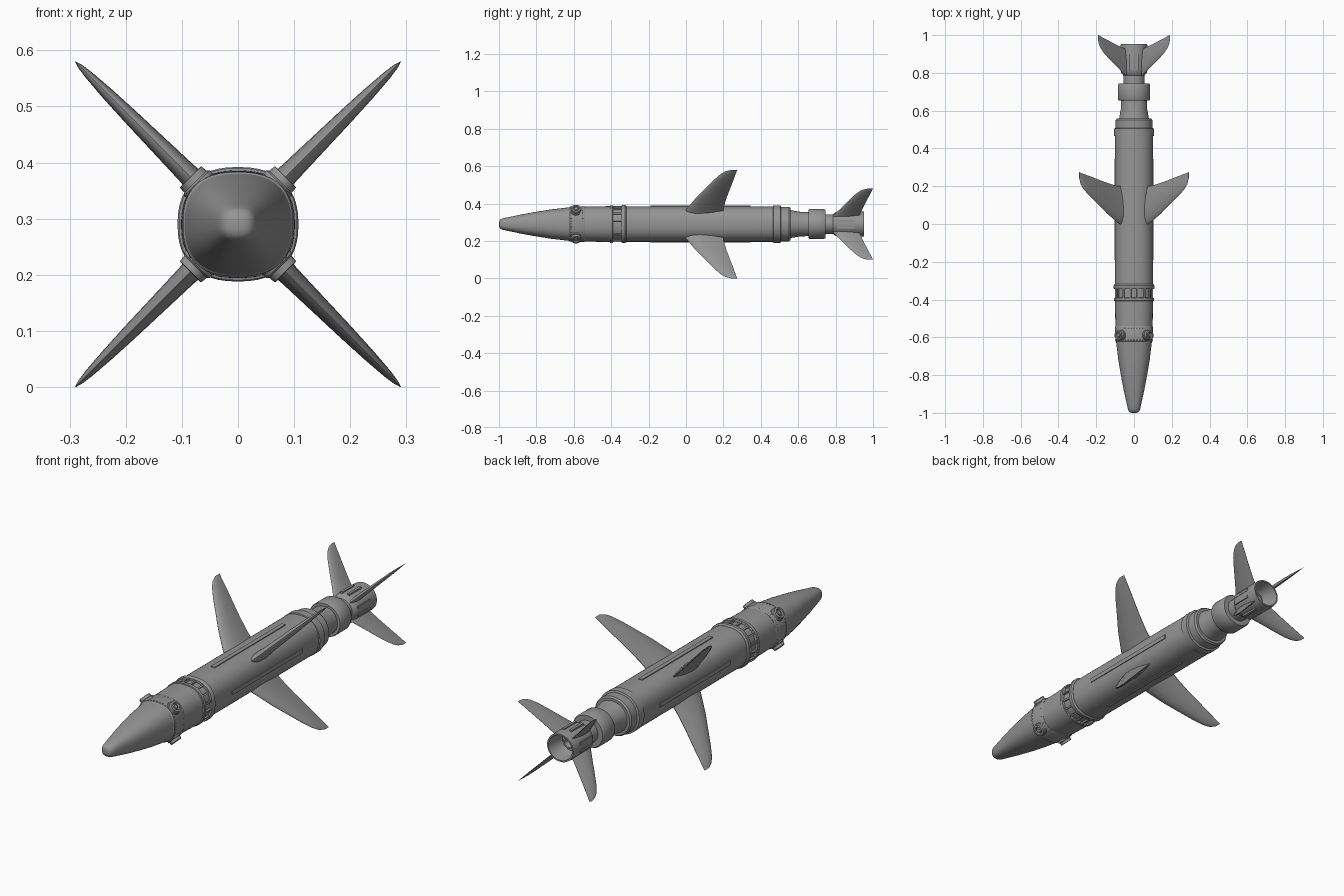
import bpy, bmesh
from math import sin, cos, pi, radians
from mathutils import Vector, Matrix

if "Cube" in bpy.data.objects:
    bpy.data.objects.remove(bpy.data.objects["Cube"])

ZC = 0.29  # height of the long axis

GREY = bpy.data.materials.new("dark_grey")
GREY.diffuse_color = (.3, .3, .3, 1)
GREY.use_nodes = True
GREY.node_tree.nodes["Principled BSDF"].inputs["Base Color"].default_value = GREY.diffuse_color


def make_object(name, bm):
    bmesh.ops.recalc_face_normals(bm, faces=bm.faces)
    mesh = bpy.data.meshes.new(name)
    bm.to_mesh(mesh)
    bm.free()
    mesh.materials.append(GREY)
    ob = bpy.data.objects.new(name, mesh)
    bpy.context.collection.objects.link(ob)
    return ob


def outline(a, r, p):
    """Point on a rounded-square section (p=2 is round)."""
    c, s = cos(a), sin(a)
    k = r / (abs(c) ** p + abs(s) ** p) ** (1 / p)
    return k * c * 1.025, k * s * 0.97


def loft(bm, rings):
    """Bridge successive closed loops of points and cap both ends."""
    loops = [[bm.verts.new(q) for q in ring] for ring in rings]
    for A, B in zip(loops, loops[1:]):
        n = len(A)
        for i in range(n):
            bm.faces.new((A[i], A[(i + 1) % n], B[(i + 1) % n], B[i]))
    bm.faces.new(loops[0][::-1])
    bm.faces.new(loops[-1])


def hull(name, profile, p=2.0, n=48):
    bm = bmesh.new()
    rings = []
    for y, r in profile:
        pts = [outline(2 * pi * (i + .5) / n, r, p) for i in range(n)]
        rings.append([(x, y, ZC + z) for x, z in pts])
    loft(bm, rings)
    return make_object(name, bm)


def add_box(bm, a, s, y0, y1, w, h, off=0):
    """Box lying on the hull at angle a, radius s, sideways offset off."""
    m = (Matrix.Translation((0, (y0 + y1) / 2, ZC)) @ Matrix.Rotation(-a, 4, 'Y')
         @ Matrix.Translation((s, 0, off)) @ Matrix.Diagonal((h, y1 - y0, w, 1)))
    bmesh.ops.create_cube(bm, size=1, matrix=m)


def fin(name, a, sections):
    """Lens-profile fin; sections are (span, leading y, trailing y, thickness)."""
    u, t = Vector((cos(a), 0, sin(a))), Vector((-sin(a), 0, cos(a)))
    foil = [(0, 0), (.03, .35), (.1, .65), (.22, .92), (.4, 1), (.7, .7), (1, .08)]
    loop = foil + [(f, -h) for f, h in foil[:0:-1]]
    bm = bmesh.new()
    loft(bm, [[Vector((0, le + (te - le) * f, ZC)) + u * s + t * (h * th / 2)
               for f, h in loop] for s, le, te, th in sections])
    return make_object(name, bm)


DIAG = [radians(45 + 90 * i) for i in range(4)]
CARD = [radians(90 * i) for i in range(4)]

# Nose and sensor collar
hull("nose", [(-1, .008), (-.998, .018), (-.992, .026), (-.982, .031), (-.95, .038), (-.88, .053),
              (-.8, .068), (-.72, .081), (-.66, .088), (-.62, .093), (-.61, .094)], 2.5)
hull("sensor_collar", [(-.625, .092), (-.62, .096), (-.545, .098), (-.54, .096)], 2.5)

# Main body with recessed grooved band and raised rings
hull("front_body", [(-.55, .096), (-.40, .099), (-.39, .099), (-.39, .092), (-.34, .092)], 2.4)
hull("front_band_ring", [(-.408, .098), (-.406, .103), (-.392, .103), (-.39, .098)], 2.4)
hull("rear_band_ring", [(-.345, .09), (-.345, .102), (-.34, .105), (-.325, .105), (-.318, .099)], 2.4)
hull("main_body", [(-.33, .098), (.48, .098)], 2.4)
hull("body_end_ring", [(.465, .097), (.467, .104), (.505, .104), (.508, .095),
                       (.55, .095), (.558, .089), (.558, .077), (.61, .068), (.67, .066)], 2.1)

# Tail ring and hollow nozzle
hull("tail_ring", [(.655, .06), (.655, .08), (.66, .083), (.735, .083), (.745, .078), (.745, .06)])
hull("tail_nozzle", [(.72, .054), (.785, .054), (.80, .066), (.82, .069), (.945, .069),
                     (.952, .068), (.952, .061), (.90, .055), (.87, .045), (.87, .030),
                     (.89, .028), (.89, .02), (.86, .01)])

# Ribs across the grooved band
bm = bmesh.new()
for i in range(16):
    a = 2 * pi * (i + .5) / 16
    x, z = outline(a, .095, 2.4)
    add_box(bm, a, (x * x + z * z) ** .5, -.392, -.342, .008, .009)
make_object("band_ribs", bm)

# Rivets along the collar edge
bm = bmesh.new()
for i in range(40):
    x, z = outline(2 * pi * i / 40, .0965, 2.5)
    for y in (-.614, -.552):
        bmesh.ops.create_icosphere(bm, subdivisions=1, radius=.0025,
                                   matrix=Matrix.Translation((x, y, ZC + z)))
make_object("collar_rivets", bm)

# Long rails on the four sides, and paired ribs on the nozzle
bm = bmesh.new()
for i, a in enumerate(CARD):
    add_box(bm, a, .0985 if i % 2 == 0 else .0935, -.19, .345, .02, .011)
make_object("body_rails", bm)
bm = bmesh.new()
for a in CARD:
    for off in (-.018, .018):
        add_box(bm, a, .064, .81, .9, .012, .014, off)
make_object("nozzle_ribs", bm)

# Round sensor bosses: a ring with a recessed lens
for i, a in enumerate(DIAG):
    u, t = Vector((cos(a), 0, sin(a))), Vector((-sin(a), 0, cos(a)))
    bm = bmesh.new()
    prof = [(.085, .032), (.104, .032), (.107, .028), (.119, .027), (.12, .025),
            (.12, .018), (.112, .016), (.112, .012), (.117, .009)]
    loft(bm, [[Vector((0, -.588, ZC)) + u * s
               + Vector((0, 1, 0)) * (r * cos(2 * pi * k / 20)) + t * (r * sin(2 * pi * k / 20))
               for k in range(20)] for s, r in prof])
    make_object(f"sensor_boss_{i + 1}", bm)

# Four main wings and four tail fins
WING = [(.08, -.01, .20, .046), (.11, .0, .20, .042), (.13, .012, .202, .038),
        (.20, .054, .217, .033), (.27, .104, .236, .028), (.33, .146, .253, .022),
        (.375, .182, .264, .015), (.397, .208, .27, .009), (.41, .24, .274, .001)]
TAIL = [(.062, .785, .928, .024), (.075, .795, .93, .023), (.12, .828, .945, .02),
        (.17, .863, .963, .017), (.22, .90, .982, .013), (.25, .93, .993, .008),
        (.262, .95, .998, .004), (.269, .975, 1.0, .001)]
for i, a in enumerate(DIAG):
    fin(f"main_wing_{i + 1}", a, WING)
    fin(f"tail_fin_{i + 1}", a, TAIL)

# Smooth shading with crisp edges
bpy.ops.object.select_all(action='SELECT')
bpy.context.view_layer.objects.active = bpy.data.objects["main_body"]
bpy.ops.object.shade_smooth_by_angle(angle=radians(35))
